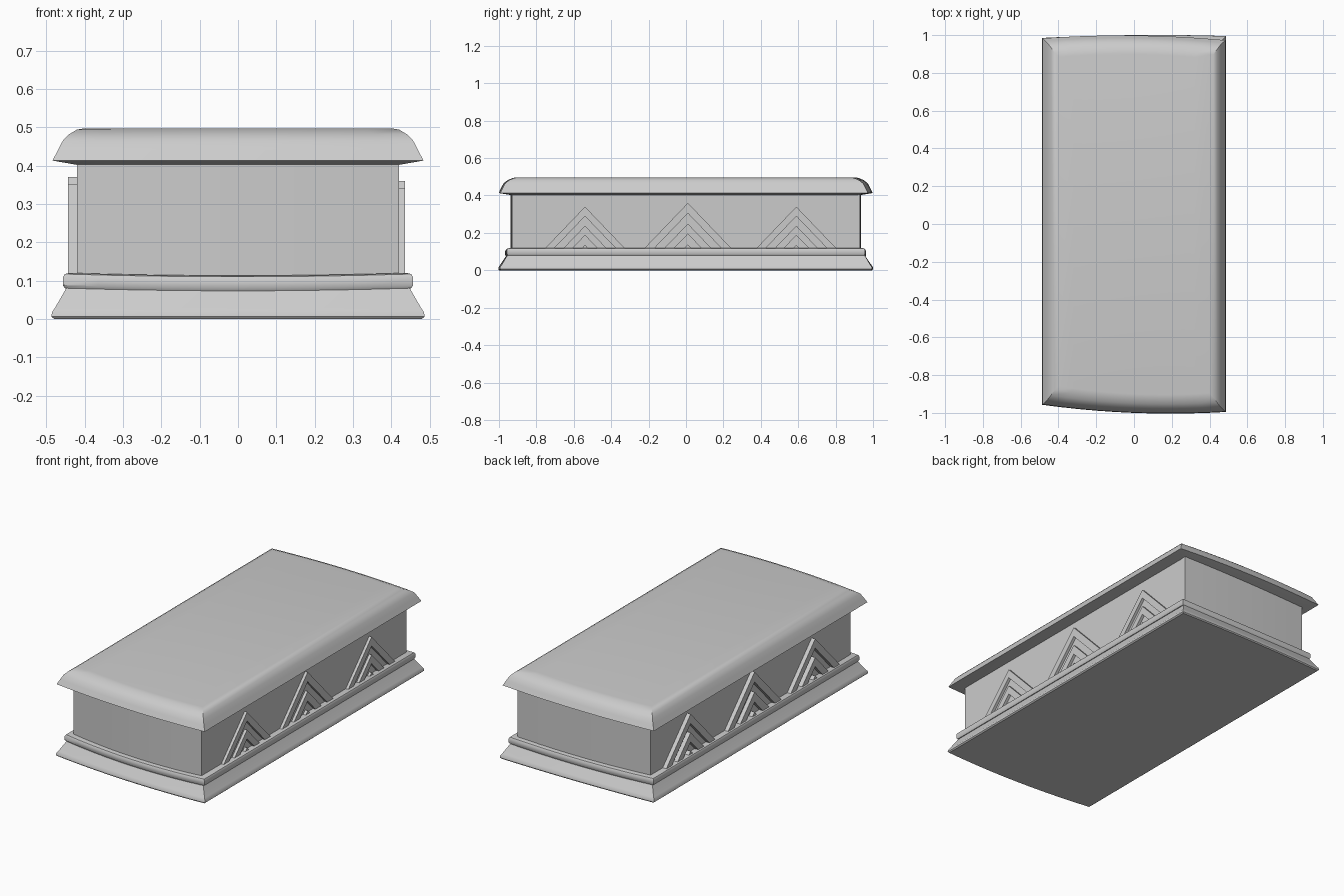
import bpy, bmesh

if "Cube" in bpy.data.objects:
    bpy.data.objects.remove(bpy.data.objects["Cube"])

stone = bpy.data.materials.new("grey_stone")
stone.use_nodes = True
stone.diffuse_color = (0.6, 0.6, 0.6, 1)
stone.node_tree.nodes["Principled BSDF"].inputs["Base Color"].default_value = (0.6, 0.6, 0.6, 1)

STEPS = 10


def finish(bm, name, angle=0.6):
    bmesh.ops.recalc_face_normals(bm, faces=bm.faces)
    mesh = bpy.data.meshes.new(name)
    bm.to_mesh(mesh)
    bm.free()
    mesh.materials.append(stone)
    obj = bpy.data.objects.new(name, mesh)
    bpy.context.collection.objects.link(obj)
    bpy.ops.object.select_all(action='DESELECT')
    obj.select_set(True)
    bpy.context.view_layer.objects.active = obj
    bpy.ops.object.shade_smooth_by_angle(angle=angle)
    return obj


def bow(t, left, middle, right):
    """Curve through three end-wall depths, t from -1 to 1."""
    return middle + (right - left) / 2 * t + ((left + right) / 2 - middle) * t * t


def outline(half, inset, back_right):
    """Plan of one level: straight long sides and bowed ends."""
    ts = [-1 + 2 * i / STEPS for i in range(STEPS + 1)]
    front = [(half * t, -bow(t, 0.957, 1.0, 0.995) + inset) for t in ts]
    back = [(half * t, bow(t, 0.985, 1.0, back_right) - inset) for t in reversed(ts)]
    return front + back


def tier(name, levels, sag=0.0, back_right=0.995):
    """Stack plan outlines given as (half width, end inset, height)."""
    bm = bmesh.new()
    rings = []
    for half, inset, z in levels:
        rings.append([bm.verts.new((x, y, z - (sag * (1 - (x / half) ** 2) if z > 0.05 else 0)))
                      for x, y in outline(half, inset, back_right)])
    for low, high in zip(rings, rings[1:]):
        for i in range(len(low)):
            j = (i + 1) % len(low)
            bm.faces.new((low[i], low[j], high[j], high[i]))
    # Caps are strips joining the two bowed ends
    for ring in (rings[0], rings[-1]):
        n = len(ring)
        for i in range(STEPS):
            bm.faces.new((ring[i], ring[i + 1], ring[n - 2 - i], ring[n - 1 - i]))
    return finish(bm, name)


# Flared plinth
tier("plinth", [(0.48, 0.005, 0), (0.487, 0, 0.006), (0.485, 0.002, 0.018),
                (0.478, 0.009, 0.028), (0.448, 0.04, 0.08)], sag=0.007)
# Rounded moulding above the plinth
tier("moulding", [(0.44, 0.05, 0.078), (0.452, 0.042, 0.08), (0.457, 0.037, 0.088),
                  (0.457, 0.037, 0.108), (0.452, 0.042, 0.117), (0.44, 0.055, 0.12)], sag=0.007)
# Plain chest walls
tier("body", [(0.42, 0.065, 0.1), (0.42, 0.065, 0.42)])
# Overhanging lid with a rounded upper edge
tier("lid", [(0.41, 0.08, 0.4), (0.484, 0.002, 0.413), (0.47, 0.015, 0.44), (0.457, 0.028, 0.465),
             (0.44, 0.05, 0.482), (0.42, 0.078, 0.494), (0.4, 0.1, 0.497)], back_right=0.975)


def chevron(bm, side, y, foot, outer, inner, slope, x0, x1):
    """Raised inverted V; a solid triangle when inner is zero."""
    def arms(top):
        w = (top - foot) * slope
        return [(y - w, foot), (y, top), (y + w, foot)]
    pts = arms(outer) + (arms(inner)[::-1] if inner else [])
    near = [bm.verts.new((side * x0, a, z)) for a, z in pts]
    far = [bm.verts.new((side * x1, a, z)) for a, z in pts]
    n = len(pts)
    for i in range(n):
        j = (i + 1) % n
        bm.faces.new((near[i], near[j], far[j], far[i]))
    for loop in (near, far):
        if inner:
            bm.faces.new((loop[0], loop[1], loop[4], loop[5]))
            bm.faces.new((loop[1], loop[2], loop[3], loop[4]))
        else:
            bm.faces.new(loop)


# Three nested chevron reliefs along each long wall
for side, label, face, lift in ((1, "left", 0.436, 0), (-1, "right", 0.443, 0.01)):
    for part, y, top in (("front", -0.54, 0.34), ("middle", 0.01, 0.36), ("back", 0.59, 0.34)):
        bm = bmesh.new()
        top += lift
        step = (top - 0.105) / 4.6
        for k in (0, 2, 4):
            inner = top - (k + 1) * step if k < 4 else 0
            chevron(bm, side, y, 0.105, top - k * step, inner, 0.96, 0.415, face)
        finish(bm, f"{label}_{part}_chevrons", 0.4)
